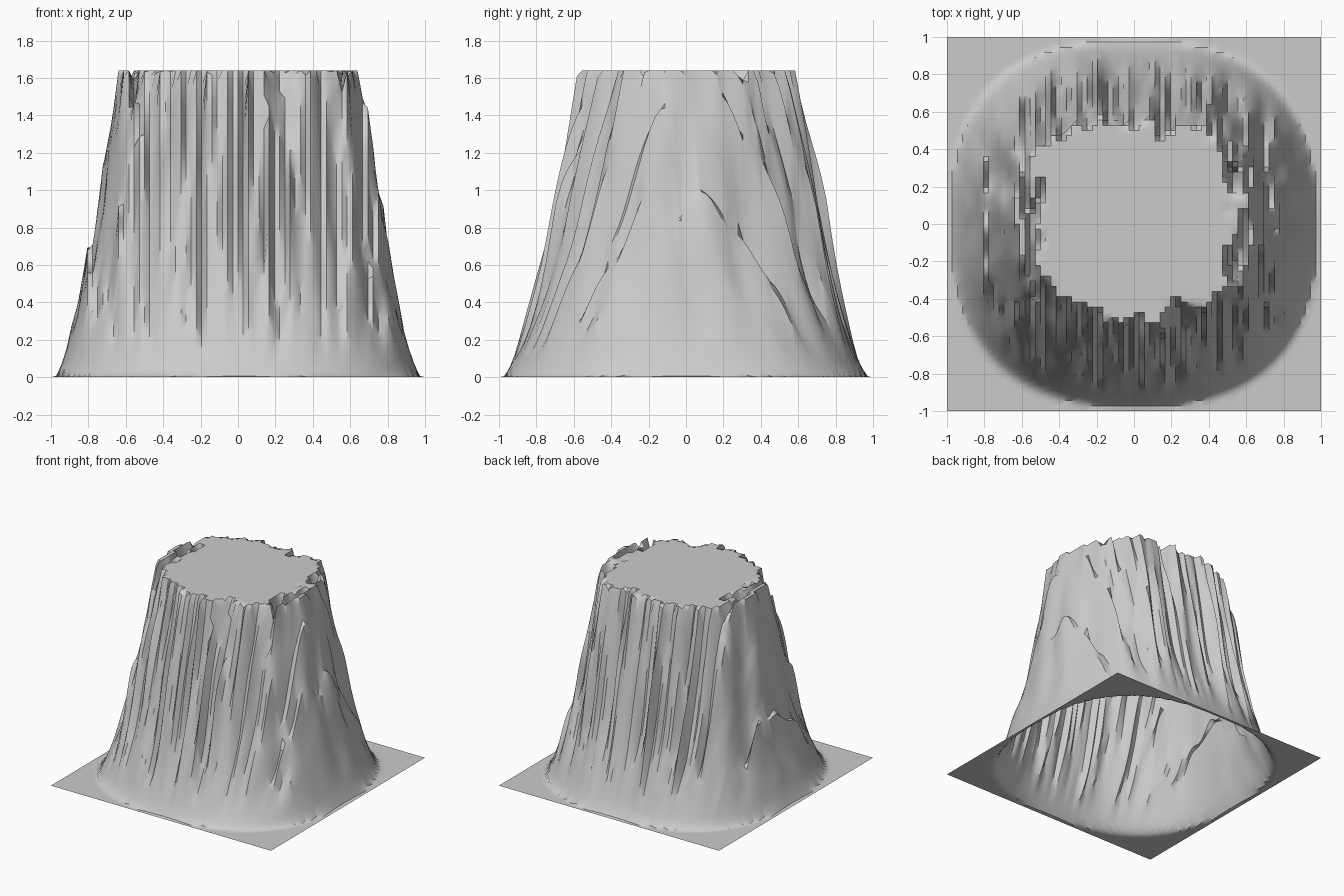
import bpy, bmesh, math, random
from mathutils import noise, Vector

if "Cube" in bpy.data.objects:
    bpy.data.objects.remove(bpy.data.objects["Cube"])

random.seed(11)
N = 72          # grid cells per side
TOP = 1.64      # plateau height

# plateau rim radius every 15 degrees, counter-clockwise from +x
RIM = [.61, .62, .61, .60, .61, .54, .48, .57, .58, .64, .64, .62,
       .61, .60, .57, .53, .50, .49, .53, .53, .49, .56, .65, .63]
# cliff profile: (fraction from foot to rim, height)
CLIFF = [(0, 0), (.03, .01), (.06, .03), (.13, .10), (.23, .22), (.38, .43), (.51, .64),
         (.59, .80), (.67, .98), (.77, 1.20), (.87, 1.41), (.97, TOP)]


def rim_radius(a):
    f = (a % math.tau) / math.tau * len(RIM)
    i = int(f)
    return RIM[i % 24] + (RIM[(i + 1) % 24] - RIM[i % 24]) * (f - i)


def foot_radius(a):
    # slightly squared circle
    p = 2.55
    return .98 / (abs(math.cos(a)) ** p + abs(math.sin(a)) ** p) ** (1 / p)


def cliff_height(t):
    if t <= 0:
        return 0
    for (t0, z0), (t1, z1) in zip(CLIFF, CLIFF[1:]):
        if t <= t1:
            return z0 + (z1 - z0) * (t - t0) / (t1 - t0)
    return TOP


# each column of the grid has its own offset, making vertical fissures
def fissures():
    out = []
    while len(out) <= N:
        out += [random.choice((-.055, -.025, 0, .02, .04))] * random.choice((1, 1, 2, 3))
    return out


front, back = fissures(), fissures()


def height(i, j):
    x, y = -1 + 2 * i / N, -1 + 2 * j / N
    a, r = math.atan2(y, x), math.hypot(x, y)
    foot, rim = foot_radius(a), rim_radius(a)
    t = (foot - r) / (foot - rim)
    s = abs(math.sin(a))
    rough = min(1, max(0, (t - .12) / .4))
    column = (front if y < 0 else back)[i] * (.1 + .75 * s * s)
    soft = .04 * noise.noise(Vector((x * 9, y * 4, 3)))
    streak = .05 * noise.noise(Vector((i * 3.37, y * 5, 9)))
    t += (column + soft + streak + .005) * rough / (foot - rim)
    z = cliff_height(t)
    # gullies between the side blades and the plateau
    if .49 < abs(x) < .60 and z > 1.3:
        z -= .45 * max(0, noise.noise(Vector((i * 2.71, y * 6, 20))) - .02)
    return z


# the rock: one open sheet with flat ground around a fissured plateau
bm = bmesh.new()
grid = [[bm.verts.new((-1 + 2 * i / N, -1 + 2 * j / N, height(i, j)))
         for j in range(N + 1)] for i in range(N + 1)]
for i in range(N):
    for j in range(N):
        bm.faces.new((grid[i][j], grid[i + 1][j], grid[i + 1][j + 1], grid[i][j + 1]))
mesh = bpy.data.meshes.new("rock_plateau")
bm.to_mesh(mesh)
bm.free()
rock = bpy.data.objects.new("rock_plateau", mesh)
bpy.context.collection.objects.link(rock)
bpy.context.view_layer.objects.active = rock
rock.select_set(True)
bpy.ops.object.shade_smooth_by_angle(angle=math.radians(35))
